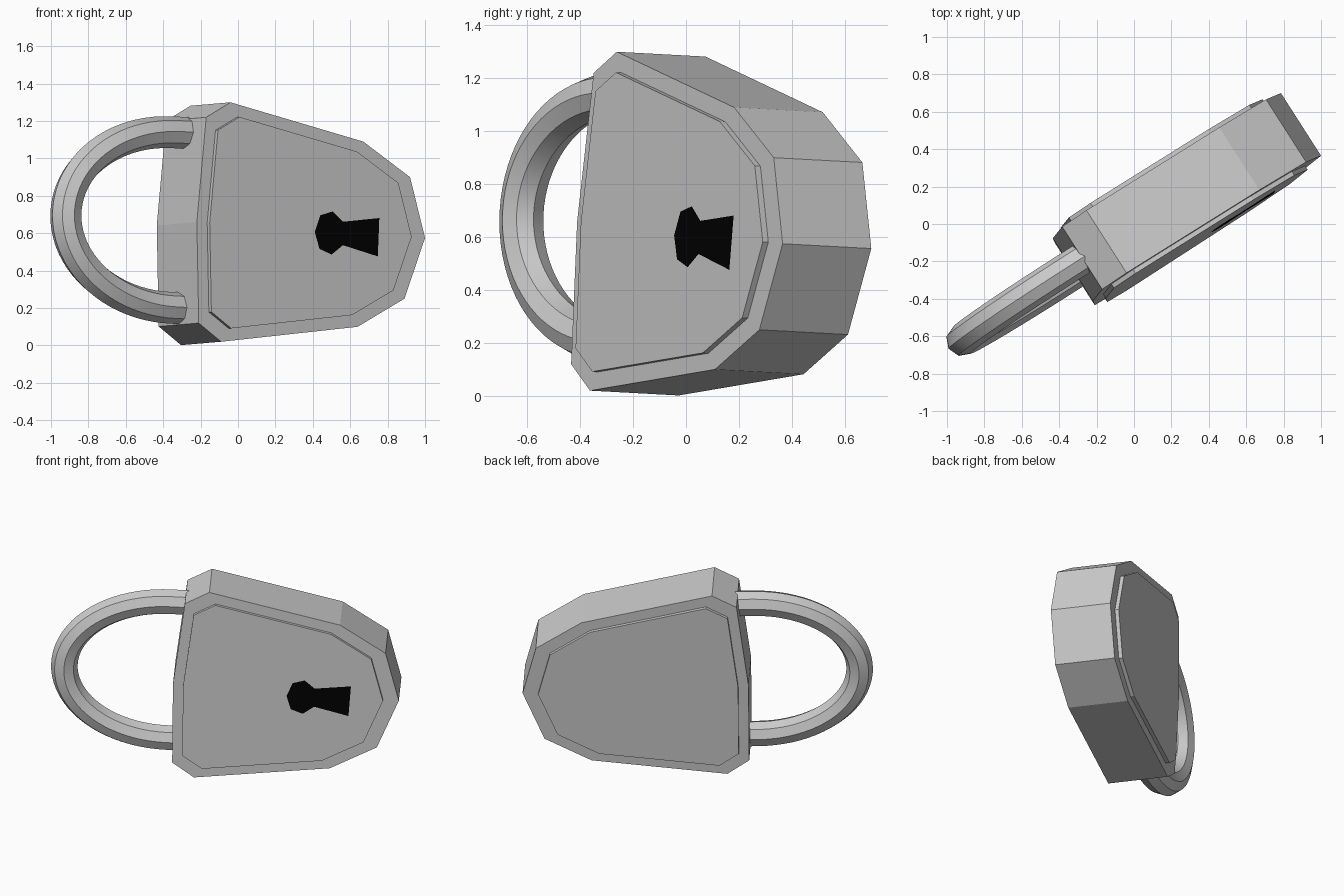
import bpy, bmesh, math
from mathutils import Vector

if "Cube" in bpy.data.objects:
    bpy.data.objects.remove(bpy.data.objects["Cube"])

N = Vector((0.64, -1, 0.054)).normalized()      # direction the keyhole face looks
U = Vector((1, 0.637, -0.045)).normalized()      # shackle-to-tip axis
U = (U - N * U.dot(N)).normalized()
V = N.cross(U)


def face_point(x, z, out=0.0):
    """Point of the front plane seen at (x, z), pushed out along its normal."""
    return Vector((x, -0.306 + 0.64 * x + 0.054 * z, z)) + N * out


def skin(name, loops):
    """Join equal closed loops into a capped solid."""
    bm = bmesh.new()
    rings = [[bm.verts.new(p) for p in loop] for loop in loops]
    for a, b in zip(rings, rings[1:]):
        for i in range(len(a)):
            j = (i + 1) % len(a)
            bm.faces.new((a[i], a[j], b[j], b[i]))
    bm.faces.new(rings[0])
    if len(rings) > 1:
        bm.faces.new(rings[-1])
        bmesh.ops.recalc_face_normals(bm, faces=bm.faces)
    me = bpy.data.meshes.new(name)
    bm.to_mesh(me)
    bm.free()
    ob = bpy.data.objects.new(name, me)
    bpy.context.collection.objects.link(ob)
    return ob


# Body with a raised panel on both faces
outline = [(-0.17, 1.22), (-0.04, 1.30), (0.67, 1.09), (0.92, 0.90), (1.0, 0.575),
           (0.89, 0.25), (0.64, 0.10), (-0.09, 0.02), (-0.21, 0.12), (-0.22, 0.66)]
panel = [(x * 0.885 + 0.03, z * 0.883 + 0.073) for x, z in outline]
depth, raised = 0.398, 0.025
layers = [(panel, raised), (panel, 0), (outline, 0),
          (outline, -depth), (panel, -depth), (panel, -depth - raised)]
skin("lock_body", [[face_point(x, z, d) for x, z in pts] for pts, d in layers])

# Keyhole
hole = [(0.395, 0.605), (0.425, 0.695), (0.49, 0.715), (0.545, 0.66), (0.74, 0.68),
        (0.732, 0.475), (0.545, 0.535), (0.485, 0.485), (0.42, 0.515)]
keyhole = skin("keyhole", [[face_point(x, z, raised + 0.004) for x, z in reversed(hole)]])
black = bpy.data.materials.new("black")
black.diffuse_color = (0.0, 0.0, 0.0, 1)
black.use_nodes = True
black.node_tree.nodes["Principled BSDF"].inputs["Base Color"].default_value = black.diffuse_color
keyhole.data.materials.append(black)

# Shackle: eight-sided tube along a half ellipse with short straight legs
centre = face_point(-0.252, 0.68, 0) - N * depth / 2
a, b, r, leg, steps = 0.666, 0.47, 0.085, 0.14, 40
path = []
for i in range(steps + 1):
    t = math.pi / 2 + math.pi * i / steps
    path.append((a * math.cos(t), b * math.sin(t), b * math.cos(t), a * math.sin(t)))
path = [(leg, b, 0, 1)] + path + [(leg, -b, 0, -1)]
rings = []
for pu, pv, nu, nv in path:
    side = (U * nu + V * nv).normalized()
    c = centre + U * pu + V * pv
    rings.append([c + (side * math.cos(k * math.pi / 4) + N * math.sin(k * math.pi / 4)) * r
                  for k in range(8)])
shackle = skin("shackle", rings)
bpy.context.view_layer.objects.active = shackle
shackle.select_set(True)
bpy.ops.object.shade_smooth_by_angle(angle=math.radians(30))
